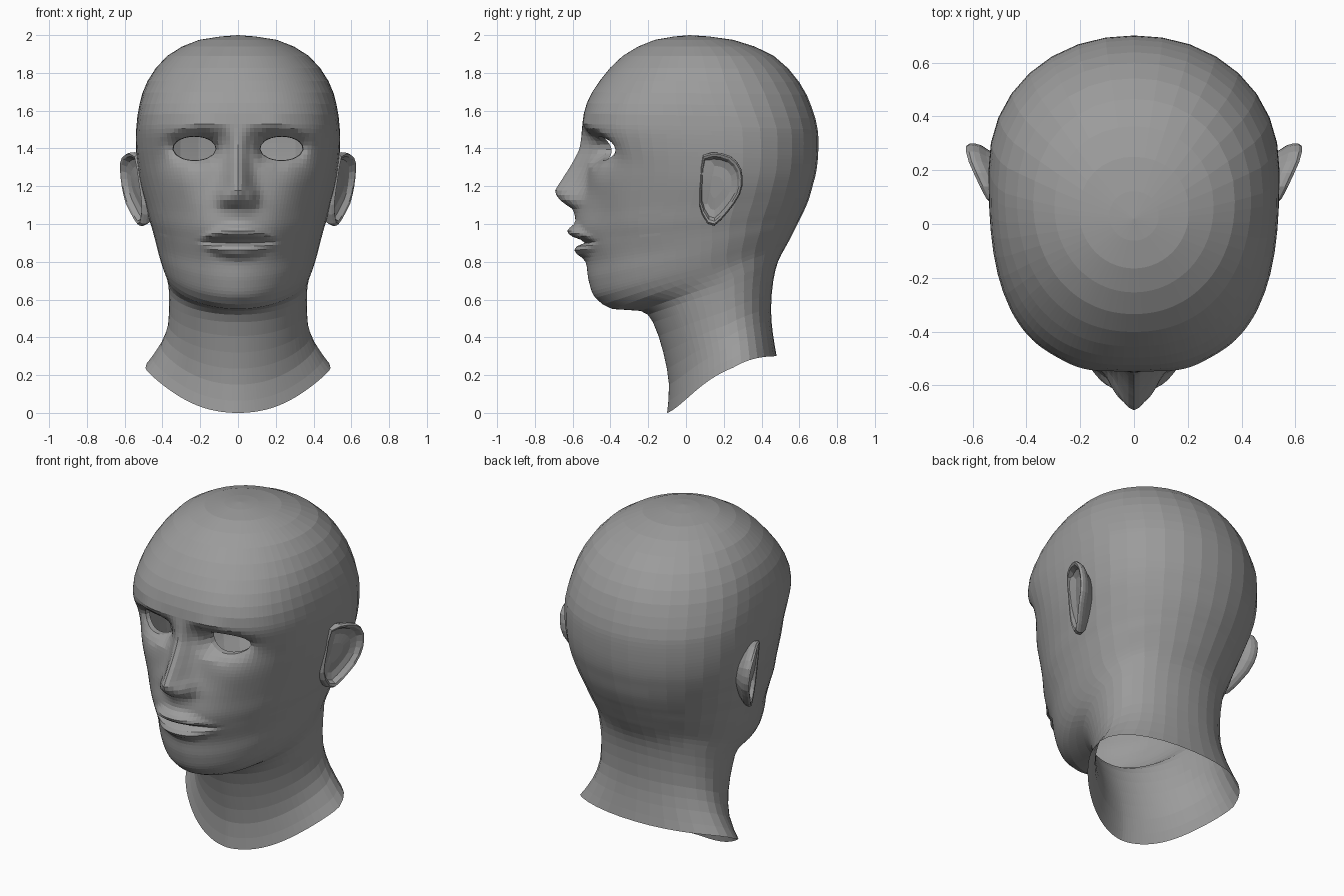
import bpy, bmesh
from math import sin, cos, pi, exp, radians, hypot

if "Cube" in bpy.data.objects:
    bpy.data.objects.remove(bpy.data.objects["Cube"])

grey = bpy.data.materials.new("dark_grey")
grey.diffuse_color = (.33, .33, .33, 1)
grey.use_nodes = True
grey.node_tree.nodes["Principled BSDF"].inputs["Base Color"].default_value = grey.diffuse_color


def gauss(x, z, cx, cz, sx, sz):
    return exp(-((x - cx) / sx) ** 2 - ((z - cz) / sz) ** 2)


def table(pts, v):
    """Linear lookup in a list of (position, value) sorted upward."""
    if v <= pts[0][0]:
        return pts[0][1]
    for (a, p), (b, q) in zip(pts, pts[1:]):
        if v <= b:
            return p + (q - p) * (v - a) / (b - a)
    return pts[-1][1]


def catmull(a, b, c, d, t):
    return 0.5 * (2 * b + (c - a) * t + (2 * a - 5 * b + 4 * c - d) * t * t
                  + (3 * b - a - 3 * c + d) * t ** 3)


def finish(bm, name):
    me = bpy.data.meshes.new(name)
    bm.to_mesh(me)
    bm.free()
    me.materials.append(grey)
    ob = bpy.data.objects.new(name, me)
    bpy.context.collection.objects.link(ob)
    mod = ob.modifiers.new("mirror", 'MIRROR')
    mod.use_clip = True
    mod.merge_threshold = 0.0005


# Tilted head rings, top down: front z, front y, back z, back y, half width, roundness
rings = [
    (2.00, .02, 2.00, .02, 0, 2), (1.975, -.165, 1.975, .25, .205, 2),
    (1.89, -.335, 1.89, .465, .375, 2.1), (1.76, -.455, 1.75, .60, .48, 2.3),
    (1.64, -.525, 1.62, .665, .522, 2.6), (1.53, -.547, 1.50, .697, .538, 2.8),
    (1.42, -.535, 1.38, .70, .54, 2.65), (1.30, -.525, 1.28, .69, .53, 2.45),
    (1.20, -.535, 1.20, .67, .515, 2.25), (1.08, -.562, 1.13, .65, .49, 2.08),
    (.98, -.58, 1.07, .625, .47, 1.98), (.90, -.565, 1.03, .605, .452, 1.93),
    (.80, -.53, .99, .585, .435, 1.9), (.70, -.515, .95, .565, .418, 1.9),
    (.61, -.48, .91, .545, .40, 1.9), (.55, -.39, .865, .52, .383, 1.92),
    (.54, -.24, .80, .487, .37, 2), (.48, -.175, .70, .462, .365, 2),
    (.32, -.12, .55, .45, .37, 1.9), (.15, -.09, .42, .46, .41, 1.75),
    (0, -.10, .30, .48, .49, 1.6)]
nose_out = [(1.0, 0), (1.05, .02), (1.08, .04), (1.10, .075), (1.14, .135), (1.18, .155),
            (1.22, .135), (1.26, .115), (1.39, .037), (1.45, .018), (1.52, 0)]
nose_wide = [(1.12, .082), (1.2, .068), (1.3, .055), (1.4, .048), (1.5, .06)]
EX, EZ, ERX, ERZ = .23, 1.4, .115, .064


def eye_dist(x, z):
    return hypot((x - EX) / ERX, (z - EZ) / ERZ)


def lip(x, z, cz, sz):
    return exp(-(x / .155) ** 4) * exp(-((z - cz) / (sz * max(.45, 1 - (x / .22) ** 2))) ** 2)


def face_relief(x, z):
    """Forward push of the facial features."""
    d = table(nose_out, z) * exp(-(x / table(nose_wide, z)) ** 2)
    d += .03 * gauss(x, z, .07, 1.14, .03, .04)        # nostril wings
    arch = 1.405 - 1.2 * max(0, x - .25) ** 2
    d -= .07 * gauss(x, z, .25, arch, .135, .085)      # eye sockets
    d -= .035 * gauss(x, z, .1, 1.42, .045, .07)       # inner eye corners
    d += .012 * gauss(x, z, .2, 1.53 - max(0, x - .2) * .3, .14, .03)  # brow
    d += .012 * gauss(x, z, .3, 1.22, .1, .08)         # cheekbones
    d -= .015 * gauss(x, z, .3, .98, .09, .12)         # cheek hollows
    d += .05 * lip(x, z, .96 - .8 * x * x, .035)       # upper lip
    d += .042 * lip(x, z, .855 + .8 * x * x, .032)     # lower lip
    d -= .045 * exp(-(x / .165) ** 4 - ((z - .906) / .014) ** 2)  # mouth line
    return d


# Column angles: dense over the face, coarse round the back
angles = [radians(a) for a in
          [i * 2.2 for i in range(24)] + [56, 61, 67, 73, 79, 85]
          + [90 + i * 11.25 for i in range(9)]]

bm = bmesh.new()
rows = []
last = len(rings) - 1
for k in range(last):
    steps = 5 if 5 <= k < 14 else 2
    for j in range(steps + (k == last - 1)):
        quad = [rings[min(max(k + o, 0), last)] for o in (-1, 0, 1, 2)]
        zf, yf, zb, yb, w, n = [catmull(*c, j / steps) for c in zip(*quad)]
        pos = k + j / steps
        e = table([(11, 1), (15, 1.3), (17, 1.15), (18, 1.5), (19, 2), (20, 2.3)], pos)
        # widest point sits behind the middle
        ym = yf + (yb - yf) * table([(0, .5), (3, .54), (5, .6), (17, .6)], pos)
        row = []
        for a in angles:
            front = a < pi / 2
            p = n if front else 2.1
            s, c = abs(sin(a)), abs(cos(a))
            r = (s ** p + c ** p) ** (-1 / p)
            x = w * r * s
            y = ym - (ym - yf) * r * c if front else ym + (yb - ym) * r * c
            z = zf + (zb - zf) * (1 - ((1 + cos(a)) / 2) ** e)
            if y < -.2 and z > .6:
                y -= face_relief(x, z)
            if a in (angles[0], angles[-1]):
                x = 0
            row.append(bm.verts.new((x, y, z)))
        rows.append(row)
for r0, r1 in zip(rows, rows[1:]):
    for i in range(len(angles) - 1):
        bm.faces.new((r0[i], r1[i], r1[i + 1], r0[i + 1]))
bmesh.ops.remove_doubles(bm, verts=bm.verts[:], dist=.0001)

# Eye openings: remove faces, snap the edge to a curved oval, turn the lid inward
gone = []
for f in bm.faces:
    m = f.calc_center_median()
    if m.y < -.2 and eye_dist(m.x, m.z) < 1:
        gone.append(f)
bmesh.ops.delete(bm, geom=gone, context='FACES')
rim = [ed for ed in bm.edges if ed.is_boundary and
       all(v.co.y < -.2 and eye_dist(v.co.x, v.co.z) < 1.5 for v in ed.verts)]
rim_verts = {v for ed in rim for v in ed.verts}
for v in rim_verts:
    d = eye_dist(v.co.x, v.co.z)
    v.co.x = EX + (v.co.x - EX) / d
    v.co.z = EZ + (v.co.z - EZ) / d
    v.co.y = -.452 + .075 * ((v.co.x - .2) / .14) ** 2 - .2 * (v.co.z - EZ)
near = [v for v in bm.verts if v.co.y < -.2 and v not in rim_verts
        and eye_dist(v.co.x, v.co.z) < 1.6 and v.co.x > .07]
for _ in range(6):
    bmesh.ops.smooth_vert(bm, verts=near, factor=.5,
                          use_axis_x=True, use_axis_y=True, use_axis_z=True)
lid = bmesh.ops.extrude_edge_only(bm, edges=rim)["geom"]
for v in lid:
    if isinstance(v, bmesh.types.BMVert):
        v.co.y += .03
        v.co.x = EX + (v.co.x - EX) * .97
        v.co.z = EZ + (v.co.z - EZ) * .97
finish(bm, "head")

# Ears: outline in y, z, lofted from the skull over the rim into the bowl
outline = [(.09, 1.365), (.14, 1.38), (.19, 1.375), (.235, 1.36), (.27, 1.33), (.293, 1.29),
           (.30, 1.245), (.298, 1.20), (.285, 1.155), (.255, 1.105), (.22, 1.06), (.185, 1.02),
           (.15, .99), (.115, 1.0), (.085, 1.05), (.07, 1.1), (.07, 1.17), (.075, 1.23),
           (.078, 1.30)]
bm = bmesh.new()
loops = []
for size, dx in [(.6, -.12), (.85, -.065), (.96, -.045), (1, -.025), (.995, -.008), (.95, .004),
                 (.88, 0), (.8, -.025), (.6, -.035), (.3, -.03)]:
    loop = []
    for y, z in outline:
        y, z = .155 + (y - .155) * size, 1.2 + (z - 1.2) * size
        x = .515 + (min(y, .25) - .07) * .48 + max(0, y - .25) * .25 + (z - 1.2) * .12 + dx
        loop.append(bm.verts.new((x, y, z)))
    loops.append(loop)
m = len(outline)
for a, b in zip(loops, loops[1:]):
    for i in range(m):
        j = (i + 1) % m
        bm.faces.new((a[i], a[j], b[j], b[i]))
bm.faces.new(loops[0])
bm.faces.new(loops[-1])
bmesh.ops.recalc_face_normals(bm, faces=bm.faces[:])
finish(bm, "ears")
